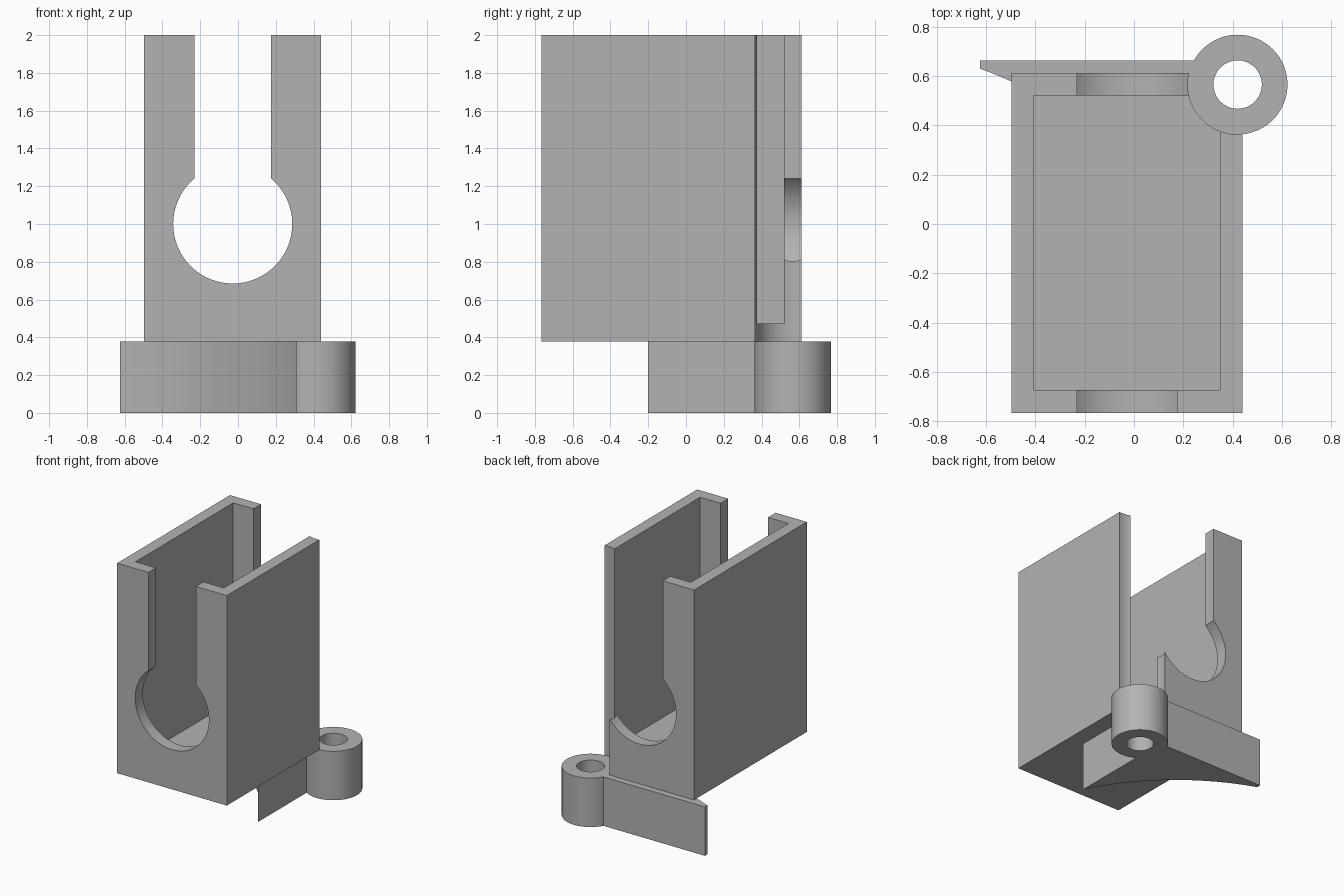
import bpy, bmesh, math
from mathutils import Vector

cube = bpy.data.objects.get("Cube")
if cube:
    bpy.data.objects.remove(cube, do_unlink=True)

grey = bpy.data.materials.new("plain grey")
grey.use_nodes = True
GREY = (0.45, 0.45, 0.45, 1)
grey.diffuse_color = GREY
grey.node_tree.nodes["Principled BSDF"].inputs["Base Color"].default_value = GREY


def prism(name, outline, low, high, axis="z"):
    """Extrude a 2D outline along z, or an x-z outline along y."""
    def place(a, b, h):
        return (a, b, h) if axis == "z" else (a, h, b)
    bm = bmesh.new()
    base = bm.faces.new([bm.verts.new(place(a, b, low)) for a, b in outline])
    new = bmesh.ops.extrude_face_region(bm, geom=[base])["geom"]
    top = [v for v in new if isinstance(v, bmesh.types.BMVert)]
    bmesh.ops.translate(bm, verts=top, vec=Vector(place(0, 0, high - low)))
    bmesh.ops.recalc_face_normals(bm, faces=bm.faces)
    mesh = bpy.data.meshes.new(name)
    bm.to_mesh(mesh)
    bm.free()
    mesh.materials.append(grey)
    obj = bpy.data.objects.new(name, mesh)
    bpy.context.collection.objects.link(obj)
    return obj


def rect(x0, x1, y0, y1):
    return [(x0, y0), (x1, y0), (x1, y1), (x0, y1)]


def arc(cx, cy, r, start, end, steps):
    angles = [start + (end - start) * i / steps for i in range(steps + 1)]
    return [(cx + r * math.cos(a), cy + r * math.sin(a)) for a in angles]


def circle(cx, cy, r, steps=96):
    return arc(cx, cy, r, 0, math.tau, steps)[:-1]


def activate(obj):
    bpy.ops.object.select_all(action="DESELECT")
    obj.select_set(True)
    bpy.context.view_layer.objects.active = obj


def combine(obj, tool, operation="DIFFERENCE"):
    """Apply a boolean and discard the tool object."""
    mod = obj.modifiers.new("boolean", "BOOLEAN")
    mod.operation, mod.solver, mod.object = operation, "EXACT", tool
    activate(obj)
    bpy.ops.object.modifier_apply(modifier=mod.name)
    bpy.data.objects.remove(tool, do_unlink=True)


BASE = 0.378
PIVOT = (0.42, 0.565)

# Open-topped holder with a cavity
holder = prism("holder_box", rect(-0.497, 0.44, -0.765, 0.612), BASE, 2)
combine(holder, prism("cavity", rect(-0.405, 0.35, -0.672, 0.52), 0.472, 2.1))

# Keyhole through front and back walls: round opening joined to a slot
HOLE_X, HOLE_R, SLOT = -0.028, 0.315, 0.203
side = math.acos(SLOT / HOLE_R)
keyhole = arc(HOLE_X, 1, HOLE_R, math.pi - side, math.tau + side, 96)
keyhole += [(HOLE_X + SLOT, 2.1), (HOLE_X - SLOT, 2.1)]
combine(holder, prism("keyhole", keyhole, -1, 1, "y"))

# Clearance for the pivot at the back left corner, full height
combine(holder, prism("clearance", circle(*PIVOT, 0.202), 0.2, 2.1))
combine(holder, prism("back_gap", rect(0.1, 0.5, 0.5, 0.7), 1.01, 2.1))

# Lever arm below: straight back and side, concave front edge
tip, corner = Vector((-0.625, 0.63)), Vector((0.31, -0.2))
chord, sag = corner - tip, 0.12
radius = (chord.length ** 2 / 4 + sag ** 2) / (2 * sag)
inward = Vector((-chord.y, chord.x)).normalized()
center = (tip + corner) / 2 + inward * (sag - radius)
start = math.atan2(*(tip - center).yx)
end = math.atan2(*(corner - center).yx)
outline = arc(*center, radius, start, end, 32) + [(0.31, 0.662), (-0.625, 0.662)]
arm = prism("lever_arm_with_pivot", outline, 0, BASE)

# Pivot boss joined to the arm, with its bore
combine(arm, prism("boss", circle(*PIVOT, 0.202), 0, BASE), "UNION")
combine(arm, prism("bore", circle(*PIVOT, 0.098), -0.1, 0.5))

for obj in (holder, arm):
    activate(obj)
    bpy.ops.object.shade_smooth_by_angle(angle=math.radians(30))
